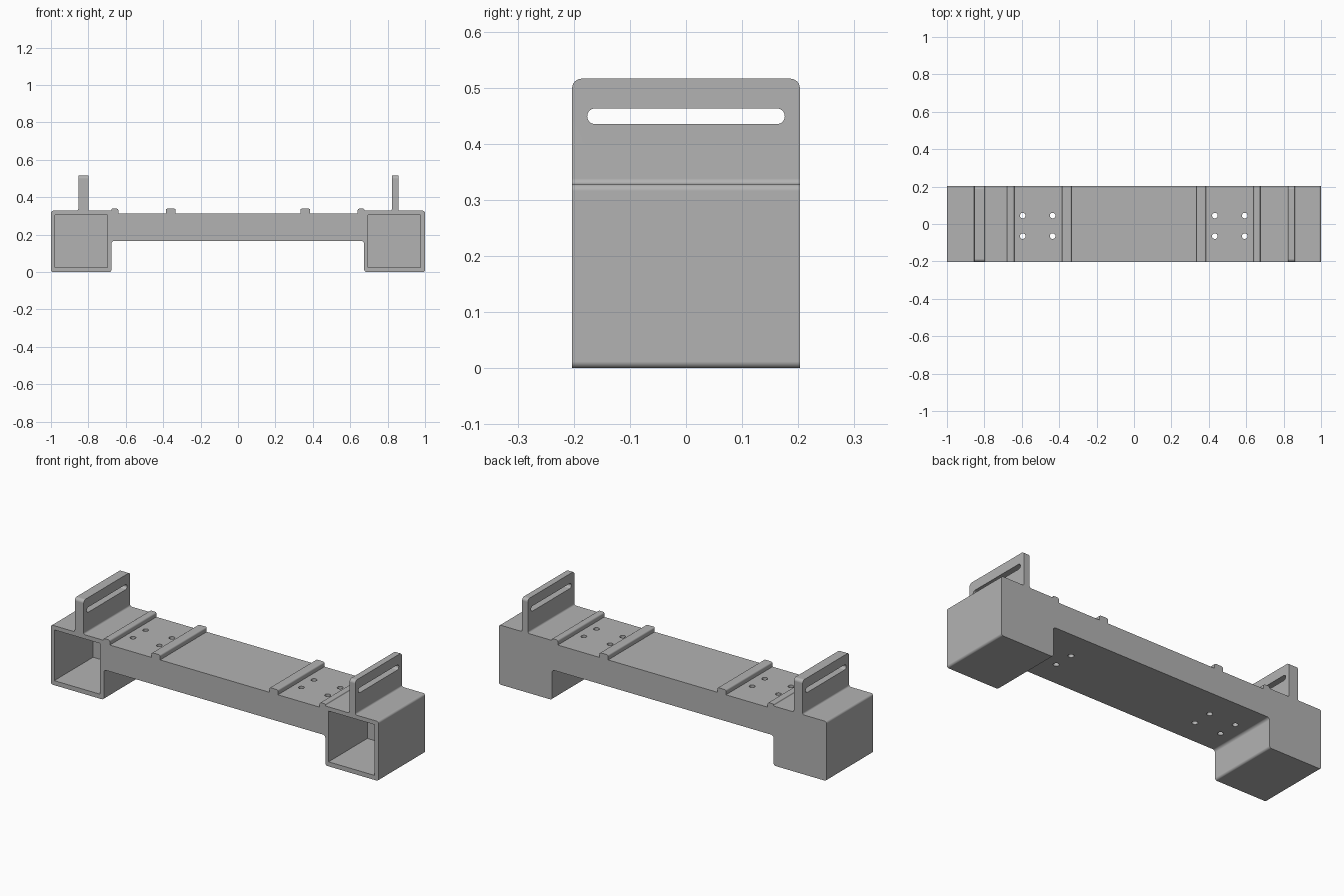
import bpy, bmesh, math
from mathutils import Vector

cube = bpy.data.objects.get("Cube")
if cube:
    bpy.data.objects.remove(cube, do_unlink=True)

grey = bpy.data.materials.new("light grey plastic")
grey.use_nodes = True
colour = (0.45, 0.45, 0.45, 1)
grey.diffuse_color = colour
grey.node_tree.nodes["Principled BSDF"].inputs["Base Color"].default_value = colour

DEPTH = 0.203


def rounded(points, steps=6):
    """Replace each (a, b, radius) corner by a true arc."""
    out = []
    for i, (a, b, r) in enumerate(points):
        p = Vector((a, b))
        if r == 0:
            out.append(p)
            continue
        u = (Vector(points[i - 1][:2]) - p).normalized()
        v = (Vector(points[(i + 1) % len(points)][:2]) - p).normalized()
        half = u.angle(v) / 2
        centre = p + (u + v).normalized() * r / math.sin(half)
        reach = r / math.tan(half)
        start, end = p + u * reach - centre, p + v * reach - centre
        turn = start.angle_signed(end)
        for k in range(steps + 1):
            t = -turn * k / steps
            c, s = math.cos(t), math.sin(t)
            out.append(centre + Vector((start.x * c - start.y * s, start.x * s + start.y * c)))
    return out


def extrude(name, outline, axis, low, high):
    """Extrude a closed 2D outline along the given axis."""
    place = {"x": lambda p, h: (h, p.x, p.y),
             "y": lambda p, h: (p.x, h, p.y),
             "z": lambda p, h: (p.x, p.y, h)}[axis]
    bm = bmesh.new()
    ends = [[bm.verts.new(place(p, h)) for p in outline] for h in (low, high)]
    n = len(outline)
    for ring in ends:
        bm.faces.new(ring)
    for i in range(n):
        j = (i + 1) % n
        bm.faces.new((ends[0][i], ends[0][j], ends[1][j], ends[1][i]))
    bmesh.ops.recalc_face_normals(bm, faces=bm.faces)
    mesh = bpy.data.meshes.new(name)
    bm.to_mesh(mesh)
    bm.free()
    mesh.materials.append(grey)
    obj = bpy.data.objects.new(name, mesh)
    bpy.context.collection.objects.link(obj)
    return obj


def box(a0, a1, b0, b1, r=0):
    return rounded([(a0, b0, r), (a1, b0, r), (a1, b1, r), (a0, b1, r)])


def combine(target, cutter, operation="DIFFERENCE"):
    cutter.hide_render = True
    mod = target.modifiers.new("cut", "BOOLEAN")
    mod.operation, mod.object, mod.solver = operation, cutter, "EXACT"
    bpy.ops.object.select_all(action="DESELECT")
    bpy.context.view_layer.objects.active = target
    target.select_set(True)
    bpy.ops.object.modifier_apply(modifier=mod.name)
    bpy.data.objects.remove(cutter, do_unlink=True)


# Heights of the main steps
BEAM_LOW, BEAM_TOP, BOX_TOP, RIB_TOP, TAB_TOP = 0.166, 0.312, 0.328, 0.339, 0.516


def upper_half(side, tab_in, tab_out, leg):
    """Top outline of one half, from the outer end towards the middle."""
    pts = [(1, BOX_TOP, 0.012), (tab_out, BOX_TOP, 0.01), (tab_out, TAB_TOP, 0),
           (tab_in, TAB_TOP, 0), (tab_in, BOX_TOP, 0.01),
           (leg, BOX_TOP, 0.005), (leg, RIB_TOP, 0.005),
           (0.64, RIB_TOP, 0.01), (0.64, BEAM_TOP, 0),
           (0.386, BEAM_TOP, 0), (0.386, RIB_TOP, 0.009),
           (0.333, RIB_TOP, 0.009), (0.333, BEAM_TOP, 0)]
    return [(side * x, z, r) for x, z, r in pts]


# Bridge with both end boxes, ribs and upright tabs
lower = [(-1, 0, 0.012), (-0.677, 0, 0.012), (-0.677, BEAM_LOW, 0.015),
         (0.675, BEAM_LOW, 0.015), (0.675, 0, 0.012), (1, 0, 0.012)]
profile = lower + upper_half(1, 0.823, 0.858, 0.675) + upper_half(-1, 0.8, 0.854, 0.677)[::-1]
body = extrude("bridge_bracket", rounded(profile), "y", -DEPTH, DEPTH)

# Rounded top corners of the tabs
side_outline = rounded([(-DEPTH, -0.1, 0), (DEPTH, -0.1, 0),
                        (DEPTH, TAB_TOP, 0.017), (-DEPTH, TAB_TOP, 0.017)])
combine(body, extrude("side_shape", side_outline, "x", -1.1, 1.1), "INTERSECT")

# Strap slot through both tabs
combine(body, extrude("slot_cutter", box(-0.176, 0.176, 0.435, 0.463, 0.0139), "x", -1.1, 1.1))

# Pockets open to the front
for x0, x1 in ((-0.979, -0.699), (0.695, 0.975)):
    combine(body, extrude("pocket_cutter", box(x0, x1, 0.025, 0.305), "y", -0.3, 0.135))

# Screw holes through the beam
for x in (-0.595, -0.435, 0.432, 0.592):
    for y in (-0.065, 0.045):
        circle = [Vector((x + 0.015 * math.cos(k * math.tau / 24),
                          y + 0.015 * math.sin(k * math.tau / 24))) for k in range(24)]
        combine(body, extrude("hole_cutter", circle, "z", 0.1, 0.4))

# Smooth fillets, crisp edges
bpy.ops.object.shade_smooth_by_angle(angle=math.radians(30))
weighted = body.modifiers.new("even normals", "WEIGHTED_NORMAL")
weighted.keep_sharp = True
